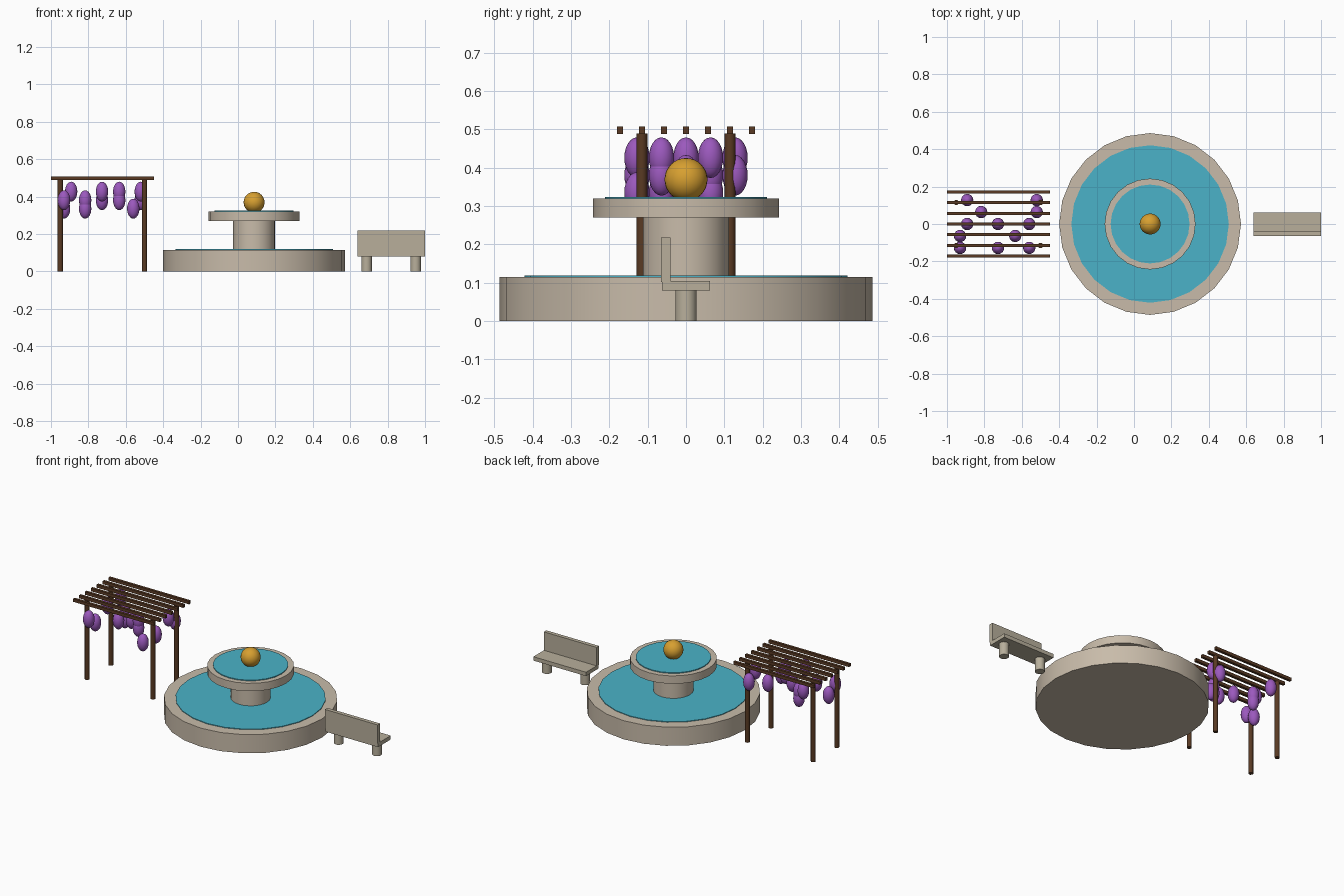
import bpy, math

if "Cube" in bpy.data.objects:
    bpy.data.objects.remove(bpy.data.objects["Cube"])


def material(name, rgb):
    m = bpy.data.materials.new(name)
    m.diffuse_color = (*rgb, 1)
    m.use_nodes = True
    m.node_tree.nodes["Principled BSDF"].inputs["Base Color"].default_value = m.diffuse_color
    return m


STONE = material("stone", (0.58, 0.50, 0.40))
BENCH = material("bench_stone", (0.48, 0.43, 0.33))
WATER = material("water", (0.07, 0.45, 0.58))
GOLD = material("gold", (0.68, 0.35, 0.03))
WOOD = material("wood", (0.10, 0.042, 0.017))
PURPLE = material("blossom", (0.33, 0.10, 0.51))


def finish(name, mat, smooth=True):
    o = bpy.context.object
    o.name = name
    o.data.materials.append(mat)
    if smooth:
        bpy.ops.object.shade_smooth_by_angle(angle=math.radians(40))
    return o


def cylinder(name, mat, x, y, z0, z1, r, sides=24):
    bpy.ops.mesh.primitive_cylinder_add(vertices=sides, radius=r, depth=z1 - z0,
                                        location=(x, y, (z0 + z1) / 2))
    return finish(name, mat)


def box(name, mat, lo, hi):
    bpy.ops.mesh.primitive_cube_add(size=1, location=[(a + b) / 2 for a, b in zip(lo, hi)])
    bpy.context.object.scale = [b - a for a, b in zip(lo, hi)]
    bpy.ops.object.transform_apply(location=False, rotation=False, scale=True)
    return finish(name, mat, False)


def ellipsoid(name, mat, loc, rxy, rz, seg=24, rings=16):
    bpy.ops.mesh.primitive_uv_sphere_add(segments=seg, ring_count=rings, radius=1, location=loc)
    bpy.context.object.scale = (rxy, rxy, rz)
    bpy.ops.object.transform_apply(location=False, rotation=False, scale=True)
    return finish(name, mat)


# Two-tier fountain
FX = 0.086
cylinder("basin", STONE, FX, 0, 0, 0.115, 0.486)
cylinder("basin_water", WATER, FX, 0, 0.105, 0.119, 0.421)
cylinder("pedestal", STONE, FX, 0, 0.115, 0.272, 0.112)
cylinder("upper_bowl", STONE, FX, 0, 0.27, 0.319, 0.243)
cylinder("upper_water", WATER, FX, 0, 0.31, 0.324, 0.211)
ellipsoid("finial_ball", GOLD, (FX, 0, 0.369), 0.056, 0.056)

# Bench
box("bench_seat", BENCH, (0.64, -0.062, 0.08), (1.0, 0.062, 0.104))
box("bench_back", BENCH, (0.64, -0.065, 0.102), (1.0, -0.041, 0.218))
for i, x in enumerate((0.688, 0.95)):
    cylinder(f"bench_leg_{i}", BENCH, x, 0, 0, 0.081, 0.028, 16)

# Pergola posts and slats
for x in (-0.95, -0.50):
    for y in (-0.115, 0.115):
        cylinder("pergola_post", WOOD, x, y, 0, 0.489, 0.014, 12)
for i in range(7):
    y = (i - 3) * 0.0573
    box(f"pergola_slat_{i}", WOOD, (-1.0, y - 0.008, 0.488), (-0.449, y + 0.008, 0.507))

# Hanging blossoms: x, y, height
blossoms = [
    (-0.892, 0.128, 0.426), (-0.52, 0.128, 0.38),
    (-0.817, 0.064, 0.38), (-0.817, 0.064, 0.335), (-0.52, 0.064, 0.426),
    (-0.892, 0.0, 0.426), (-0.727, 0.0, 0.38), (-0.56, 0.0, 0.335),
    (-0.93, -0.064, 0.335), (-0.635, -0.064, 0.426), (-0.635, -0.064, 0.38),
    (-0.93, -0.128, 0.38), (-0.727, -0.128, 0.426), (-0.56, -0.128, 0.335),
]
for i, loc in enumerate(blossoms):
    ellipsoid(f"blossom_{i}", PURPLE, loc, 0.033, 0.053, 16, 12)
